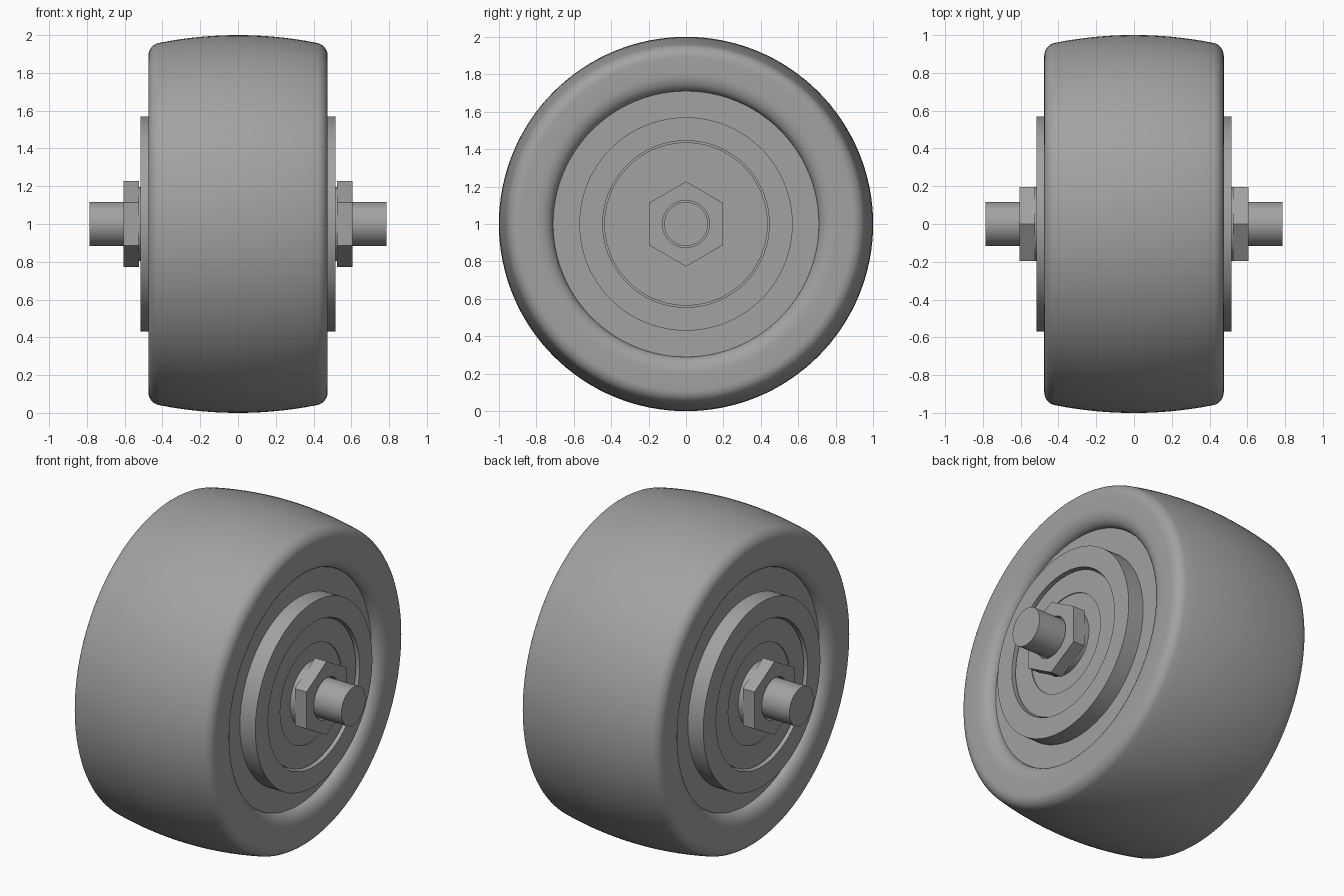
import bpy, bmesh, math
from mathutils import Matrix

if "Cube" in bpy.data.objects:
    bpy.data.objects.remove(bpy.data.objects["Cube"])

# One flat grey for the whole wheel
grey = bpy.data.materials.new("plain grey")
grey.diffuse_color = (0.36, 0.36, 0.36, 1)
grey.use_nodes = True
grey.node_tree.nodes["Principled BSDF"].inputs["Base Color"].default_value = grey.diffuse_color

AXLE_HEIGHT = 1.0


def finish(name, bm, angle=30):
    bmesh.ops.remove_doubles(bm, verts=bm.verts, dist=1e-5)
    bmesh.ops.recalc_face_normals(bm, faces=bm.faces)
    me = bpy.data.meshes.new(name)
    bm.to_mesh(me)
    bm.free()
    ob = bpy.data.objects.new(name, me)
    bpy.context.collection.objects.link(ob)
    me.materials.append(grey)
    ob.location.z = AXLE_HEIGHT
    bpy.ops.object.select_all(action='DESELECT')
    ob.select_set(True)
    bpy.context.view_layer.objects.active = ob
    bpy.ops.object.shade_smooth_by_angle(angle=math.radians(angle))
    return ob


def lathe(name, half, segments=128, angle=30):
    """Spin a (x, radius) half profile, mirrored across x = 0, about the x axis."""
    pts = half + [(-x, r) for x, r in reversed(half)]
    bm = bmesh.new()
    vs = [bm.verts.new((x, 0, r)) for x, r in pts]
    edges = [bm.edges.new((a, b)) for a, b in zip(vs, vs[1:])]
    bmesh.ops.spin(bm, geom=vs + edges, cent=(0, 0, 0), axis=(1, 0, 0),
                   angle=math.tau, steps=segments, use_duplicate=False)
    return finish(name, bm, angle)


def arc(cx, cr, ax, ar, start, end, n=8):
    """Elliptic arc in the (x, radius) plane."""
    return [(cx + ax * math.cos(math.radians(start + (end - start) * i / n)),
             cr + ar * math.sin(math.radians(start + (end - start) * i / n)))
            for i in range(n + 1)]


# Tyre: rounded inner lip, flat sidewall, rounded shoulder, crowned tread
tyre = [(0.41, 0.68), (0.41, 0.71)]
tyre += arc(0.41, 0.80, 0.065, 0.09, -90, 0)[1:]
tyre += arc(0.405, 0.89, 0.07, 0.07, 0, 76)
tyre += [(x, 1.0 - 0.235 * x * x) for x in (0.36, 0.3, 0.24, 0.18, 0.12, 0.06, 0.0)]
lathe("tyre", tyre, angle=40)

# Wheel web and raised hub ring with a shallow bearing seat
lathe("wheel_hub", [(0.412, 0.0), (0.412, 0.71), (0.36, 0.71)])
lathe("hub_ring", [(0.40, 0.445), (0.517, 0.445), (0.517, 0.57), (0.40, 0.57)])

# Bearing with a slightly recessed shield
lathe("bearing", [(0.492, 0.0), (0.492, 0.30), (0.498, 0.30), (0.498, 0.436), (0.40, 0.436)])

# Washers, axle
lathe("washers", [(0.527, 0.0), (0.527, 0.195), (0.48, 0.195)], 64)
lathe("axle", [(0.787, 0.0), (0.787, 0.117)], 64)

# Hexagonal nuts, corners up and down, with a clear bore around the axle
for side, label in ((1, "right"), (-1, "left")):
    bm = bmesh.new()
    rings = []
    for x, r, n in ((0.525, 0.227, 6), (0.605, 0.227, 6)):
        rings.append([bm.verts.new((side * x, r * math.sin(math.tau * i / n),
                                    r * math.cos(math.tau * i / n))) for i in range(n)])
    for i in range(6):
        j = (i + 1) % 6
        bm.faces.new((rings[0][i], rings[0][j], rings[1][j], rings[1][i]))
    bm.faces.new(rings[0])
    # outer face: inset by a round bore, bridged to the hexagon
    bore = [bm.verts.new((side * 0.605, 0.126 * math.sin(math.tau * i / 48),
                          0.126 * math.cos(math.tau * i / 48))) for i in range(48)]
    deep = [bm.verts.new((side * 0.57, v.co.y, v.co.z)) for v in bore]
    for i in range(48):
        j = (i + 1) % 48
        bm.faces.new((bore[i], bore[j], deep[j], deep[i]))
    bm.faces.new(deep)
    for k in range(6):
        a, b = rings[1][k], rings[1][(k + 1) % 6]
        part = [bore[(k * 8 + m) % 48] for m in range(9)]
        for m in range(8):
            bm.faces.new((a if m < 4 else b, part[m], part[m + 1]))
        bm.faces.new((a, part[4], b))
    finish("nut_" + label, bm)
